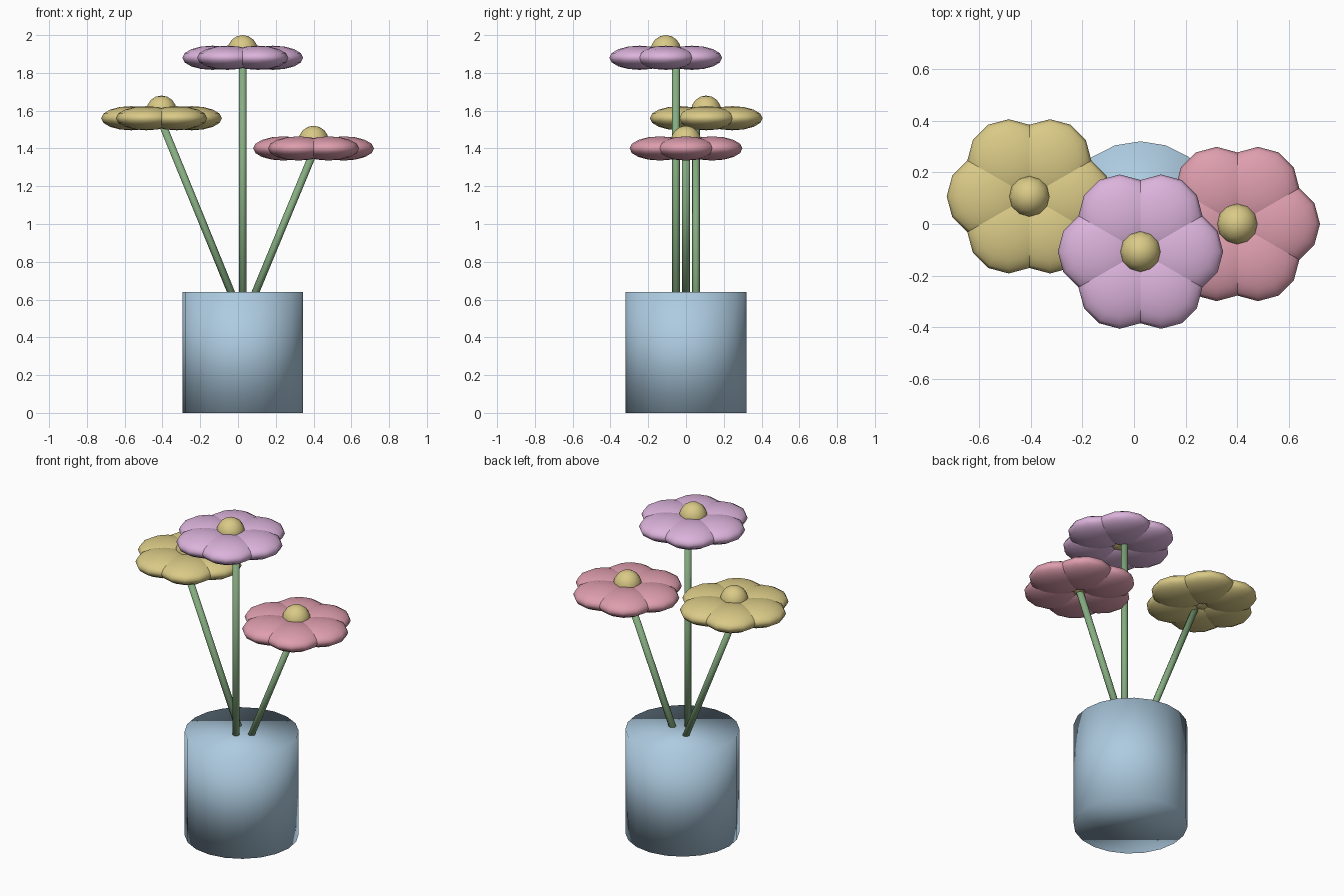
import bpy
from math import cos, sin, pi
from mathutils import Vector

cube = bpy.data.objects.get("Cube")
if cube:
    bpy.data.objects.remove(cube, do_unlink=True)


def material(name, rgb):
    mat = bpy.data.materials.new(name)
    mat.use_nodes = True
    mat.diffuse_color = (*rgb, 1)
    mat.node_tree.nodes["Principled BSDF"].inputs["Base Color"].default_value = (*rgb, 1)
    return mat


BLUE = material("pale blue", (0.42, 0.60, 0.75))
GREEN = material("stem green", (0.24, 0.42, 0.22))
YELLOW = material("soft yellow", (0.70, 0.59, 0.24))
PINK = material("rose pink", (0.73, 0.34, 0.42))
LILAC = material("lilac", (0.71, 0.45, 0.71))


def finish(name, mat):
    obj = bpy.context.object
    obj.name = name
    obj.data.materials.append(mat)
    bpy.ops.object.shade_smooth()
    return obj


def ball(name, mat, centre, radius, flatten=1):
    bpy.ops.mesh.primitive_uv_sphere_add(segments=12, ring_count=8, radius=radius, location=centre)
    finish(name, mat).scale.z = flatten


def rod(name, mat, start, end, radius, sides):
    start, end = Vector(start), Vector(end)
    axis = end - start
    bpy.ops.mesh.primitive_cylinder_add(vertices=sides, radius=radius, depth=axis.length,
                                        location=(start + end) / 2)
    obj = finish(name, mat)
    obj.rotation_euler.y = Vector((axis.z, axis.x)).angle_signed(Vector((1, 0)))


def flower(name, mat, head, foot_x, stem_y):
    x, y, z = head
    # Straight stem, leaning sideways only
    rod(name + "_stem", GREEN, (foot_x, stem_y, 0.5), (x, stem_y, z - 0.02), 0.02, 8)
    # Ring of six flattened petals
    for i in range(6):
        a = i * pi / 3
        ball(f"{name}_petal_{i + 1}", mat, (x + 0.16 * cos(a), y + 0.16 * sin(a), z), 0.16, 0.4)
    # Round centre
    ball(name + "_centre", YELLOW, (x, y, z + 0.04), 0.08)


# Closed cylindrical vase
rod("vase", BLUE, (0.025, 0, 0), (0.025, 0, 0.64), 0.32, 20)

# Three flowers
flower("yellow_flower", YELLOW, (-0.405, 0.107, 1.56), 0.02, 0.053)
flower("lilac_flower", LILAC, (0.025, -0.107, 1.88), 0.025, -0.053)
flower("pink_flower", PINK, (0.40, 0, 1.40), 0.035, 0)
